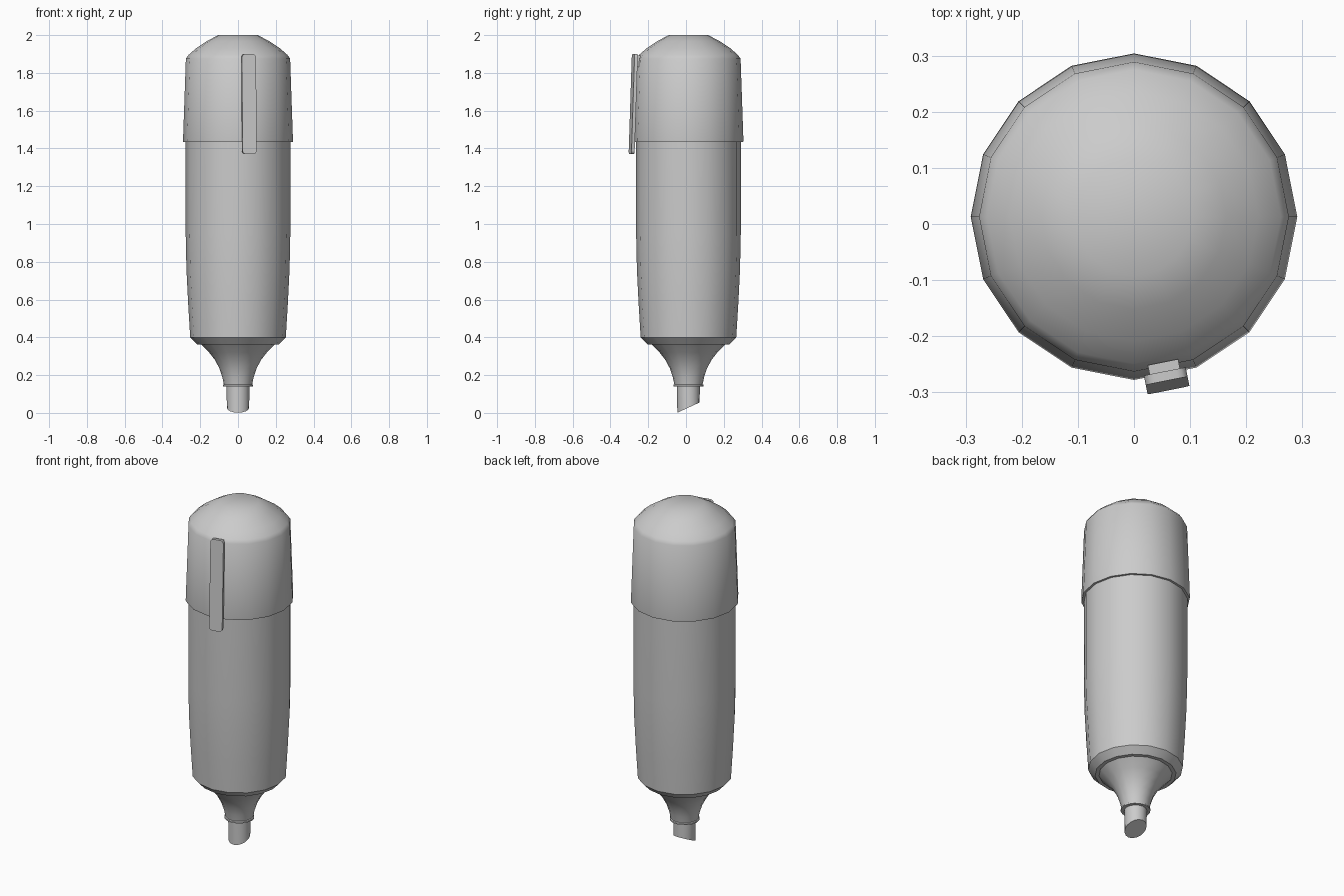
import bpy, bmesh, math
from mathutils import Matrix, Vector

if "Cube" in bpy.data.objects:
    bpy.data.objects.remove(bpy.data.objects["Cube"])

SIDES = 16
AXIS_Y = 0.013          # pen axis sits slightly behind centre because of the clip


def finish(name, bm, angle):
    bmesh.ops.recalc_face_normals(bm, faces=bm.faces)
    mesh = bpy.data.meshes.new(name)
    bm.to_mesh(mesh)
    bm.free()
    ob = bpy.data.objects.new(name, mesh)
    bpy.context.collection.objects.link(ob)
    bpy.ops.object.select_all(action='DESELECT')
    ob.select_set(True)
    bpy.context.view_layer.objects.active = ob
    bpy.ops.object.shade_smooth_by_angle(angle=math.radians(angle))
    return ob


def lathe(name, profile, angle=30, slant=None):
    """Revolve (radius, z) points; cap both ends. slant(y) sets z of the first ring."""
    bm = bmesh.new()
    rings = []
    for i, (r, z) in enumerate(profile):
        ring = []
        for k in range(SIDES):
            a = 2 * math.pi * k / SIDES
            y = r * math.sin(a)
            h = slant(y) if slant and i == 0 else z
            ring.append(bm.verts.new((r * math.cos(a), y + AXIS_Y, h)))
        rings.append(ring)
    for lo, hi in zip(rings, rings[1:]):
        for k in range(SIDES):
            n = (k + 1) % SIDES
            bm.faces.new((lo[k], lo[n], hi[n], hi[k]))
    bm.faces.new(rings[0])
    bm.faces.new(rings[-1])
    return finish(name, bm, angle)


# Domed cap
lathe("cap", [(0.277, 1.435), (0.290, 1.435), (0.291, 1.443), (0.276, 1.875),
              (0.262, 1.895), (0.222, 1.93), (0.165, 1.968), (0.105, 2.0)], 50)

# Barrel with tapered lower half and chamfered end
lathe("barrel", [(0.19, 0.363), (0.217, 0.363), (0.253, 0.40), (0.264, 0.58),
                 (0.273, 0.76), (0.277, 0.95), (0.277, 1.45)])

# Concave nose with a small collar
lathe("nose", [(0.055, 0.14), (0.080, 0.14), (0.080, 0.148), (0.075, 0.151),
               (0.083, 0.19), (0.098, 0.235), (0.122, 0.28), (0.153, 0.32),
               (0.198, 0.365)])

# Chisel nib, cut at a slant
lathe("nib", [(0.059, 0.03), (0.061, 0.16)], 30, lambda y: 0.028 + 0.46 * y)


def clip_piece(name, width, z0, z1, inner, outer, lean, bevel):
    """Slab facing the cap panel just right of front; lean moves it out toward the bottom."""
    bm = bmesh.new()
    bmesh.ops.create_cube(bm, size=1)
    uprights = [e for e in bm.edges
                if abs(e.verts[0].co.x - e.verts[1].co.x) > 0.5]
    for v in bm.verts:
        v.co = Vector((inner + (v.co.x + 0.5) * (outer - inner), v.co.y * width,
                       z0 + (v.co.z + 0.5) * (z1 - z0)))
    if bevel:
        bmesh.ops.bevel(bm, geom=uprights, offset=bevel, segments=3,
                        profile=0.5, affect='EDGES')
    for v in bm.verts:
        v.co.x += lean * (1.9 - v.co.z)
    turn = Matrix.Translation((0, AXIS_Y, 0)) @ Matrix.Rotation(math.radians(-78.75), 4, 'Z')
    bm.transform(turn)
    return finish(name, bm, 35)


# Pocket clip and the bridge holding it to the cap
clip_piece("clip", 0.076, 1.37, 1.90, 0.281, 0.298, 0.033, 0.018)
clip_piece("clip_bridge", 0.055, 1.83, 1.892, 0.264, 0.284, 0.033, 0)
